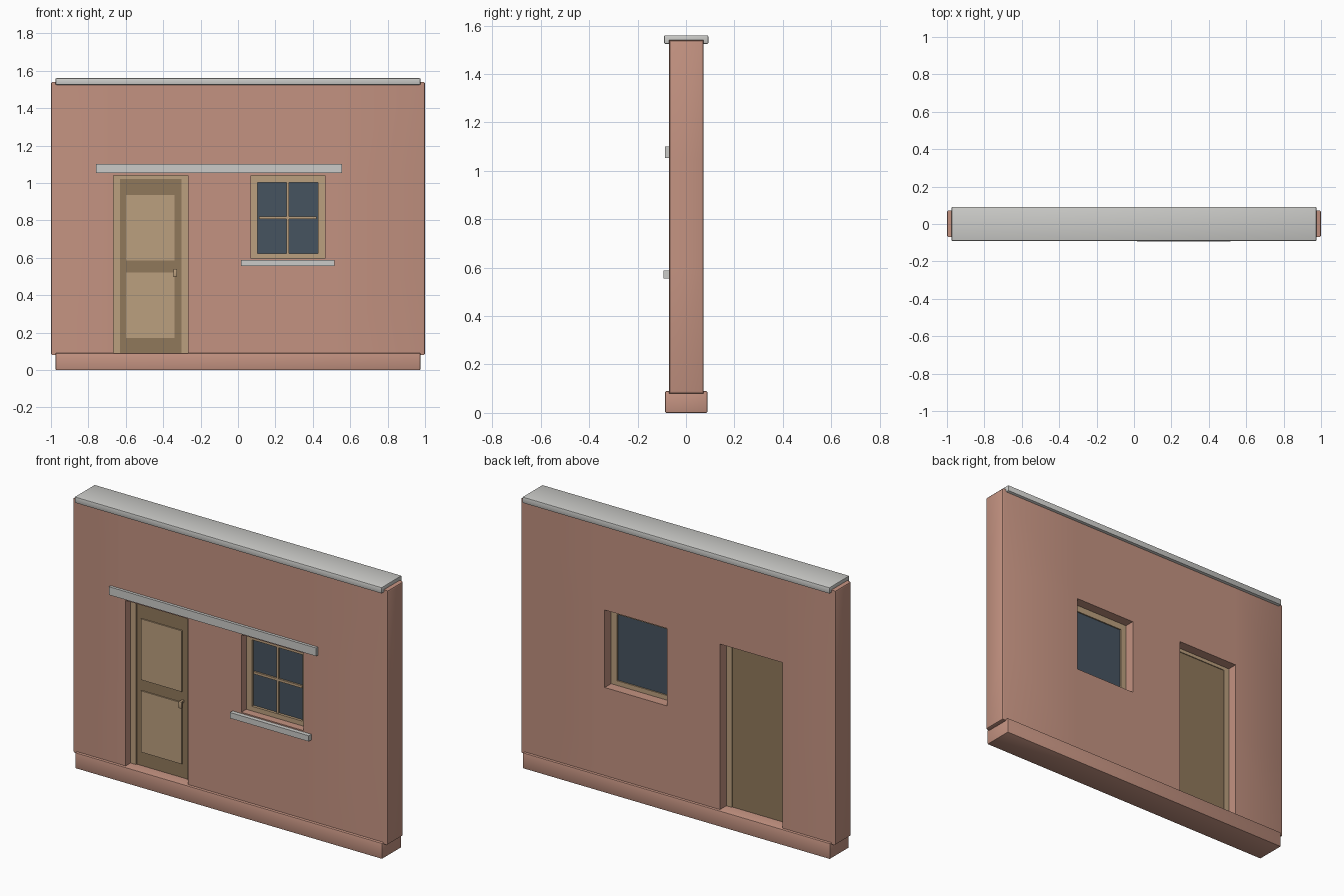
import bpy, bmesh

if "Cube" in bpy.data.objects:
    bpy.data.objects.remove(bpy.data.objects["Cube"])


def material(name, rgb):
    m = bpy.data.materials.new(name)
    m.use_nodes = True
    m.diffuse_color = (*rgb, 1)
    m.node_tree.nodes["Principled BSDF"].inputs["Base Color"].default_value = (*rgb, 1)
    return m


PLASTER = material("terracotta plaster", (0.55, 0.29, 0.22))
STONE = material("pale stone", (0.60, 0.60, 0.58))
WOOD = material("light wood", (0.50, 0.35, 0.21))
DARK = material("dark wood", (0.28, 0.19, 0.105))
GLASS = material("dark glass", (0.062, 0.088, 0.118))


def finish(bm, name, mat, smooth=False):
    bmesh.ops.recalc_face_normals(bm, faces=bm.faces)
    me = bpy.data.meshes.new(name)
    bm.to_mesh(me)
    bm.free()
    me.materials.append(mat)
    ob = bpy.data.objects.new(name, me)
    bpy.context.collection.objects.link(ob)
    if smooth:
        bpy.ops.object.select_all(action="DESELECT")
        ob.select_set(True)
        bpy.context.view_layer.objects.active = ob
        bpy.ops.object.shade_smooth_by_angle()
    return ob


def box(name, mat, x, y, z, bevel=0):
    """Box between the limits given for each axis, with optional rounded edges."""
    bm = bmesh.new()
    bmesh.ops.create_cube(bm, size=1)
    for v in bm.verts:
        v.co = [lim[0] if c < 0 else lim[1] for c, lim in zip(v.co, (x, y, z))]
    if bevel:
        bmesh.ops.bevel(bm, geom=bm.edges[:], offset=bevel, segments=2,
                        profile=0.5, affect="EDGES")
    return finish(bm, name, mat, bool(bevel))


def panel(name, mat, xs, zs, holes, y, bevel=0):
    """Upright slab made of a grid of cells, leaving out the hole cells."""
    bm = bmesh.new()
    grid = [[bm.verts.new((px, y[0], pz)) for pz in zs] for px in xs]
    for i in range(len(xs) - 1):
        for k in range(len(zs) - 1):
            if (i, k) not in holes:
                bm.faces.new((grid[i][k], grid[i + 1][k],
                              grid[i + 1][k + 1], grid[i][k + 1]))
    ext = bmesh.ops.extrude_face_region(bm, geom=bm.faces[:], use_keep_orig=True)
    for v in ext["geom"]:
        if isinstance(v, bmesh.types.BMVert):
            v.co.y = y[1]
    bmesh.ops.recalc_face_normals(bm, faces=bm.faces)
    if bevel:
        # round only the borders of the two wall ends
        ends = [e for e in bm.edges
                if all(abs(abs(v.co.x) - 1) < 1e-4 for v in e.verts)
                and len(e.link_faces) == 2 and e.calc_face_angle() > 1]
        bmesh.ops.bevel(bm, geom=ends, offset=bevel, segments=2,
                        profile=0.5, affect="EDGES")
    return finish(bm, name, mat, bool(bevel))


# Opening limits
DX0, DX1, WX0, WX1 = -0.665, -0.267, 0.07, 0.465
HEAD, SILL = 1.04, 0.595

# Wall with door and window openings
panel("wall", PLASTER, (-1, DX0, DX1, WX0, WX1, 1), (0.08, SILL, HEAD, 1.54),
      {(1, 0), (1, 1), (3, 1)}, (-0.07, 0.073), 0.01)
box("base_plinth", PLASTER, (-0.975, 0.975), (-0.086, 0.088), (0, 0.09), 0.004)
box("wall_cap", STONE, (-0.975, 0.975), (-0.09, 0.092), (1.525, 1.56), 0.004)

# Stone trims
box("lintel", STONE, (-0.76, 0.557), (-0.086, -0.068), (1.053, 1.1))
box("window_sill", STONE, (0.015, 0.515), (-0.094, -0.068), (0.555, 0.588))

# Door
panel("door_frame", WOOD, (DX0, -0.63, -0.302, DX1), (0.085, 1.02, HEAD),
      {(1, 0)}, (-0.025, 0.015))
box("door_leaf", DARK, (-0.63, -0.302), (-0.018, 0.01), (0.088, 1.02))
for label, z in (("lower", (0.17, 0.522)), ("upper", (0.585, 0.935))):
    box(label + "_door_panel", WOOD, (-0.6, -0.34), (-0.025, -0.017), z)
box("handle_stem", WOOD, (-0.342, -0.33), (-0.04, -0.017), (0.525, 0.537))
box("door_handle", WOOD, (-0.345, -0.325), (-0.05, -0.036), (0.5, 0.54), 0.003)

# Window
panel("window_frame", WOOD, (WX0, 0.105, 0.427, WX1), (SILL, 0.622, 1.003, HEAD),
      {(1, 1)}, (-0.025, 0.015))
box("window_glass", GLASS, (0.105, 0.427), (-0.01, 0.008), (0.622, 1.003))
box("upright_glazing_bar", WOOD, (0.26, 0.272), (-0.02, -0.009), (0.622, 1.003))
box("level_glazing_bar", WOOD, (0.113, 0.419), (-0.02, -0.009), (0.807, 0.821))
